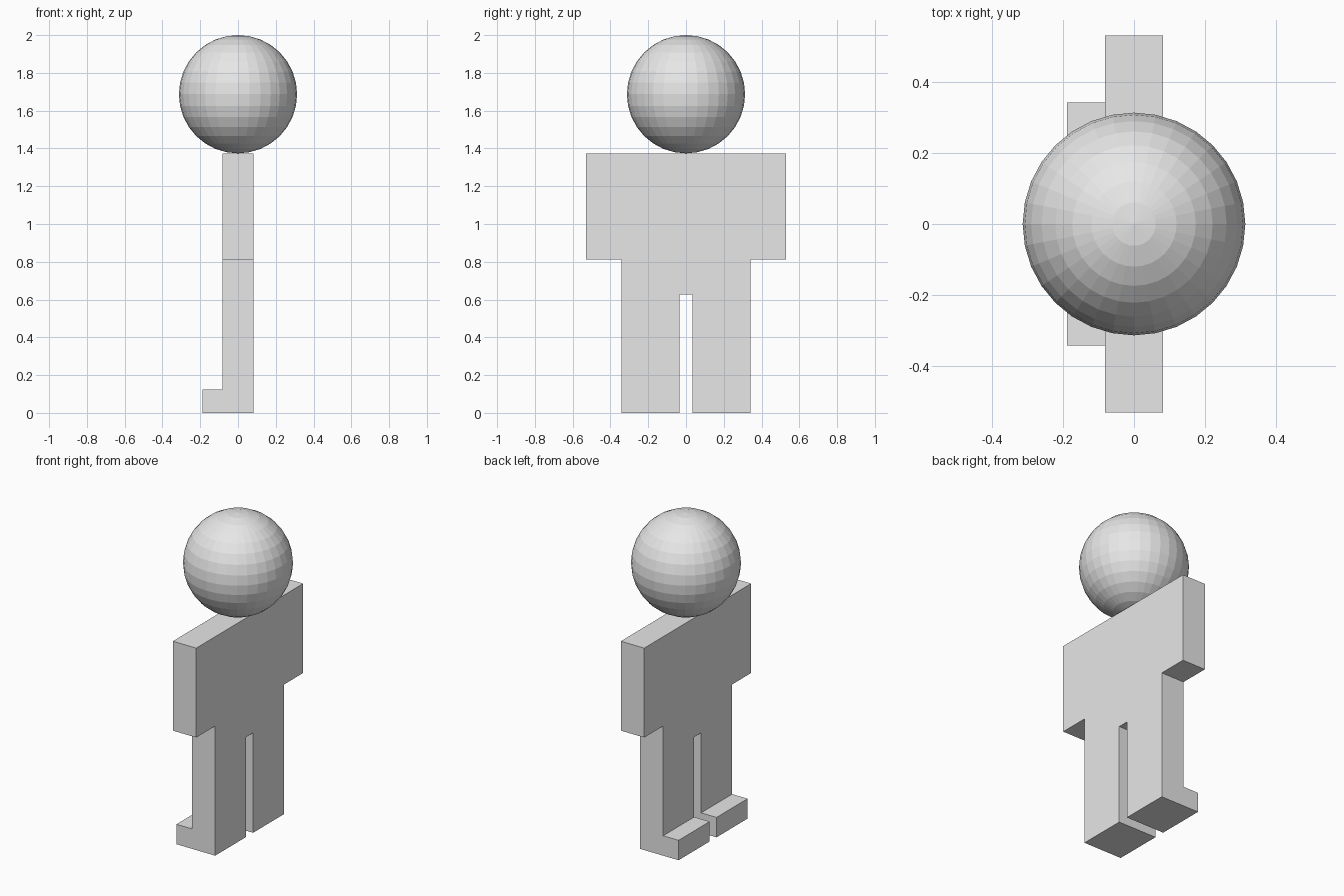
import bpy, bmesh
from mathutils import Vector

if "Cube" in bpy.data.objects:
    bpy.data.objects.remove(bpy.data.objects["Cube"])

grey = bpy.data.materials.new("light grey")
grey.diffuse_color = (0.8, 0.8, 0.8, 1)
grey.use_nodes = True
grey.node_tree.nodes["Principled BSDF"].inputs["Base Color"].default_value = grey.diffuse_color

# Body: a blocky solid cut into cells along the main dimensions
X = [-0.188, -0.081, 0.081]                       # toes, back of shin, heel
Y = [-0.53, -0.342, -0.034, 0.034, 0.342, 0.53]   # arm, leg, gap, leg, arm
Z = [0, 0.125, 0.627, 0.813, 1.374]               # foot, leg, hips, chest
AXES = (X, Y, Z)


def solid(c):
    i, j, k = c
    if not (0 <= i < 2 and 0 <= j < 5 and 0 <= k < 4):
        return False
    leg = j in (1, 3)
    if i == 0:
        return leg and k == 0         # feet
    if k == 3:
        return True                   # chest and arms
    return leg or (k == 2 and j == 2)  # legs and hips


def add_face(bm, cell, axis, side):
    u, v = (axis + 1) % 3, (axis + 2) % 3
    corners = []
    for du, dv in ((0, 0), (1, 0), (1, 1), (0, 1)):
        idx = list(cell)
        idx[axis] += side
        idx[u] += du
        idx[v] += dv
        corners.append(bm.verts.new([AXES[a][idx[a]] for a in range(3)]))
    bm.faces.new(corners if side else corners[::-1])


bm = bmesh.new()
for cell in [(i, j, k) for i in range(2) for j in range(5) for k in range(4)]:
    if not solid(cell):
        continue
    for axis in range(3):
        for side in (0, 1):
            near = list(cell)
            near[axis] += 1 if side else -1
            if not solid(near):
                add_face(bm, cell, axis, side)
bmesh.ops.remove_doubles(bm, verts=bm.verts, dist=1e-5)
bmesh.ops.dissolve_limit(bm, angle_limit=0.01, verts=bm.verts, edges=bm.edges)
mesh = bpy.data.meshes.new("body")
bm.to_mesh(mesh)
bm.free()
body = bpy.data.objects.new("body", mesh)
bpy.context.collection.objects.link(body)
mesh.materials.append(grey)

# Head: faceted ball resting on the shoulders
bpy.ops.mesh.primitive_uv_sphere_add(segments=32, ring_count=16, radius=0.313,
                                     location=(0, 0, 1.687))
head = bpy.context.object
head.name = "head"
head.data.materials.append(grey)
